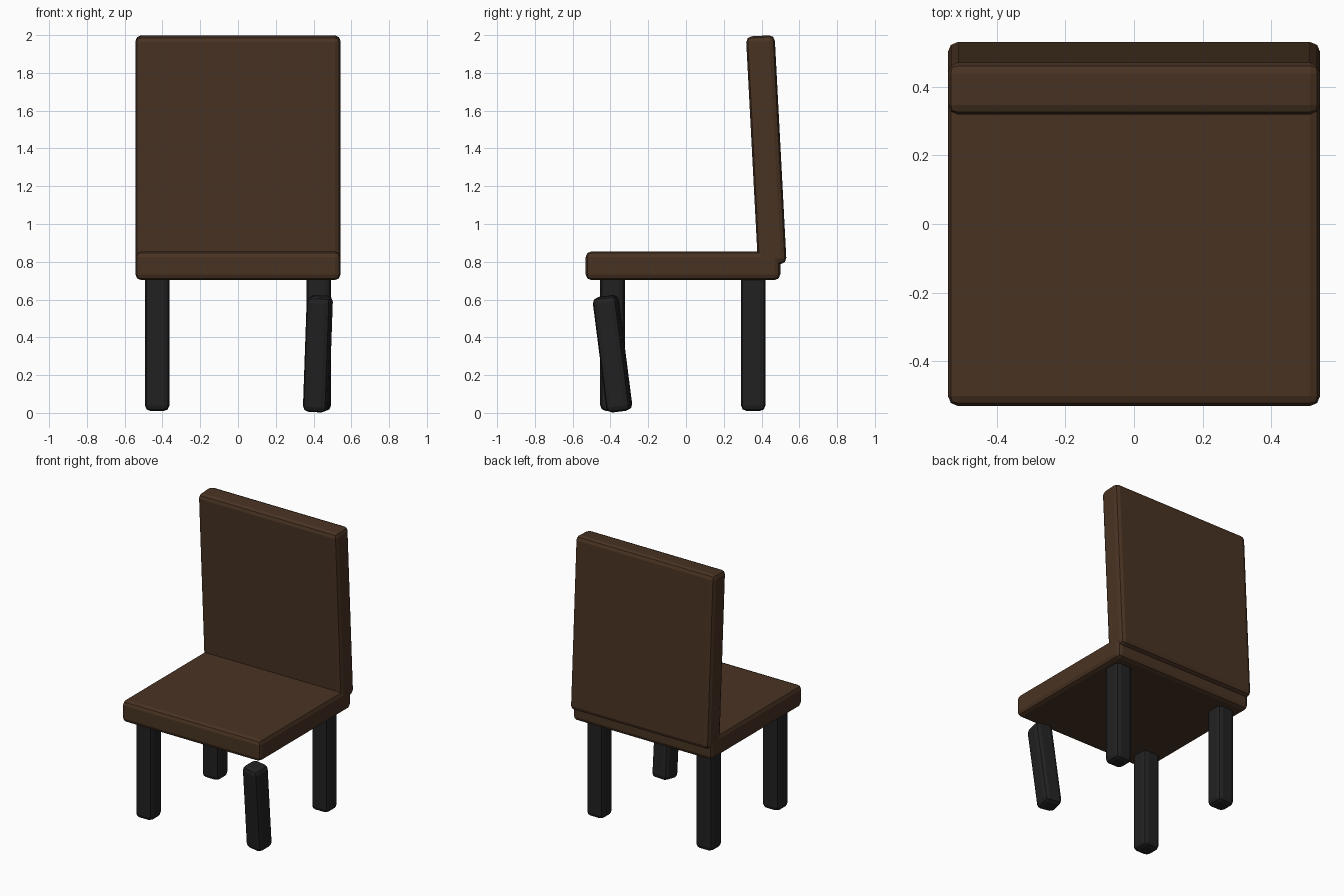
import bpy, bmesh, math
from mathutils import Matrix, Vector

if "Cube" in bpy.data.objects:
    bpy.data.objects.remove(bpy.data.objects["Cube"])


def material(name, rgb):
    m = bpy.data.materials.new(name)
    m.diffuse_color = (*rgb, 1.0)
    m.use_nodes = True
    m.node_tree.nodes["Principled BSDF"].inputs["Base Color"].default_value = m.diffuse_color
    return m


brown = material("dark brown wood", (0.066, 0.033, 0.0165))
black = material("charcoal", (0.0153, 0.0153, 0.0153))


def rounded_box(name, size, centre, mat, rot=Matrix.Identity(4), bevel=0.03):
    """Box with two-segment rounded edges, flat shaded."""
    bm = bmesh.new()
    bmesh.ops.create_cube(bm, size=1.0)
    bmesh.ops.scale(bm, vec=Vector(size), verts=bm.verts)
    bmesh.ops.bevel(bm, geom=bm.edges[:], offset=bevel, segments=2,
                    profile=0.5, affect='EDGES')
    bm.transform(Matrix.Translation(centre) @ rot)
    me = bpy.data.meshes.new(name)
    bm.to_mesh(me)
    bm.free()
    me.materials.append(mat)
    ob = bpy.data.objects.new(name, me)
    bpy.context.collection.objects.link(ob)
    return ob


def turn(deg, axis):
    return Matrix.Rotation(math.radians(deg), 4, axis)


# Seat and forward-leaning backrest
rounded_box("seat", (1.086, 1.03, 0.152), (0, -0.016, 0.779), brown)
rounded_box("backrest", (1.086, 0.152, 1.212), (0, 0.425, 1.391), brown, turn(3, 'X'))

# Three sound legs, tops sunk into the seat
for name, x, y in (("front_left_leg", -0.428, -0.389),
                   ("back_left_leg", -0.428, 0.356),
                   ("back_right_leg", 0.428, 0.356)):
    rounded_box(name, (0.13, 0.13, 0.74), (x, y, 0.38), black)

# Broken leg: shorter, detached and tilted
rounded_box("broken_front_right_leg", (0.13, 0.13, 0.615), (0.423, -0.389, 0.313), black,
            turn(2, 'Y') @ turn(7.3, 'X') @ turn(-8, 'Z'))
